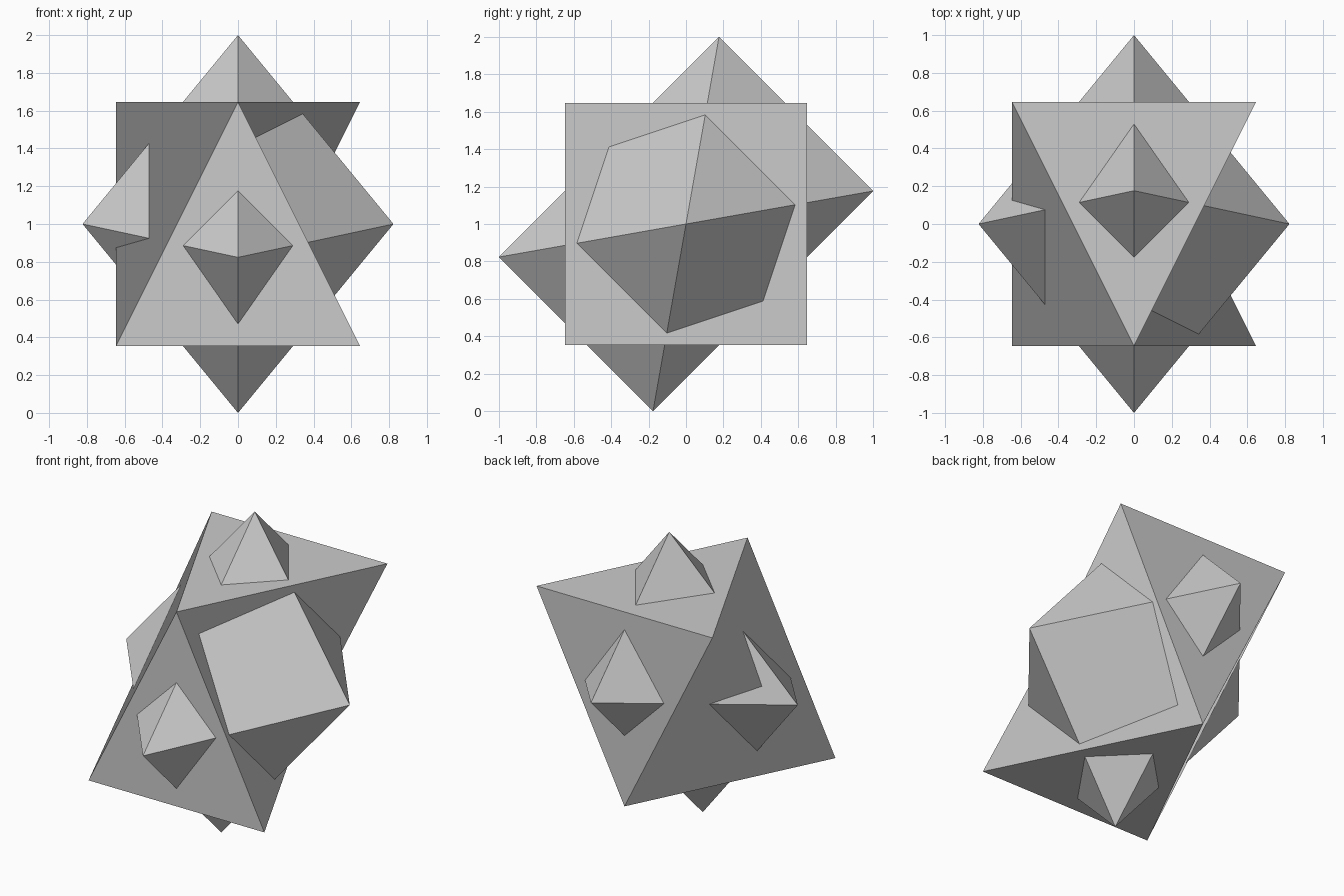
import bpy, bmesh
from math import radians
from mathutils import Matrix, Vector

if "Cube" in bpy.data.objects:
    bpy.data.objects.remove(bpy.data.objects["Cube"])

CENTRE = Vector((0, 0, 1))


def add_object(name, bm):
    mesh = bpy.data.meshes.new(name)
    bm.to_mesh(mesh)
    bm.free()
    obj = bpy.data.objects.new(name, mesh)
    obj.location = CENTRE
    bpy.context.collection.objects.link(obj)
    return obj


# Twisted block: four triangles, and two bent quads on the sides
# (left quad folds outward along b-d, right quad folds inward along a-f)
h = 0.647
bm = bmesh.new()
corners = {
    "a": (0, -h, h), "b": (-h, h, h), "c": (h, h, h),
    "d": (-h, -h, -h), "e": (h, -h, -h), "f": (0, h, -h),
}
v = {key: bm.verts.new(co) for key, co in corners.items()}
for face in ("acb", "ade", "bcf", "dfe", "bfda", "aefc"):
    bm.faces.new([v[key] for key in face])
add_object("twisted_block", bm)

# Octahedron: narrower across x, tilted about the x axis, poking through the block
bm = bmesh.new()
for axis, radius in enumerate((0.823, 1.0154, 1.0154)):
    for sign in (-1, 1):
        point = Vector((0, 0, 0))
        point[axis] = sign * radius
        bm.verts.new(point)
bmesh.ops.convex_hull(bm, input=bm.verts[:])
tilt = Matrix.Rotation(radians(-10), 3, 'X')
# the top point leans towards the back and the back point rises: a mirrored shear
for vert in bm.verts:
    x, y, z = vert.co
    if abs(z) > 0.5:
        vert.co = tilt @ vert.co
    elif abs(y) > 0.5:
        vert.co = tilt.transposed() @ vert.co
bmesh.ops.recalc_face_normals(bm, faces=bm.faces[:])
add_object("tilted_octahedron", bm)
